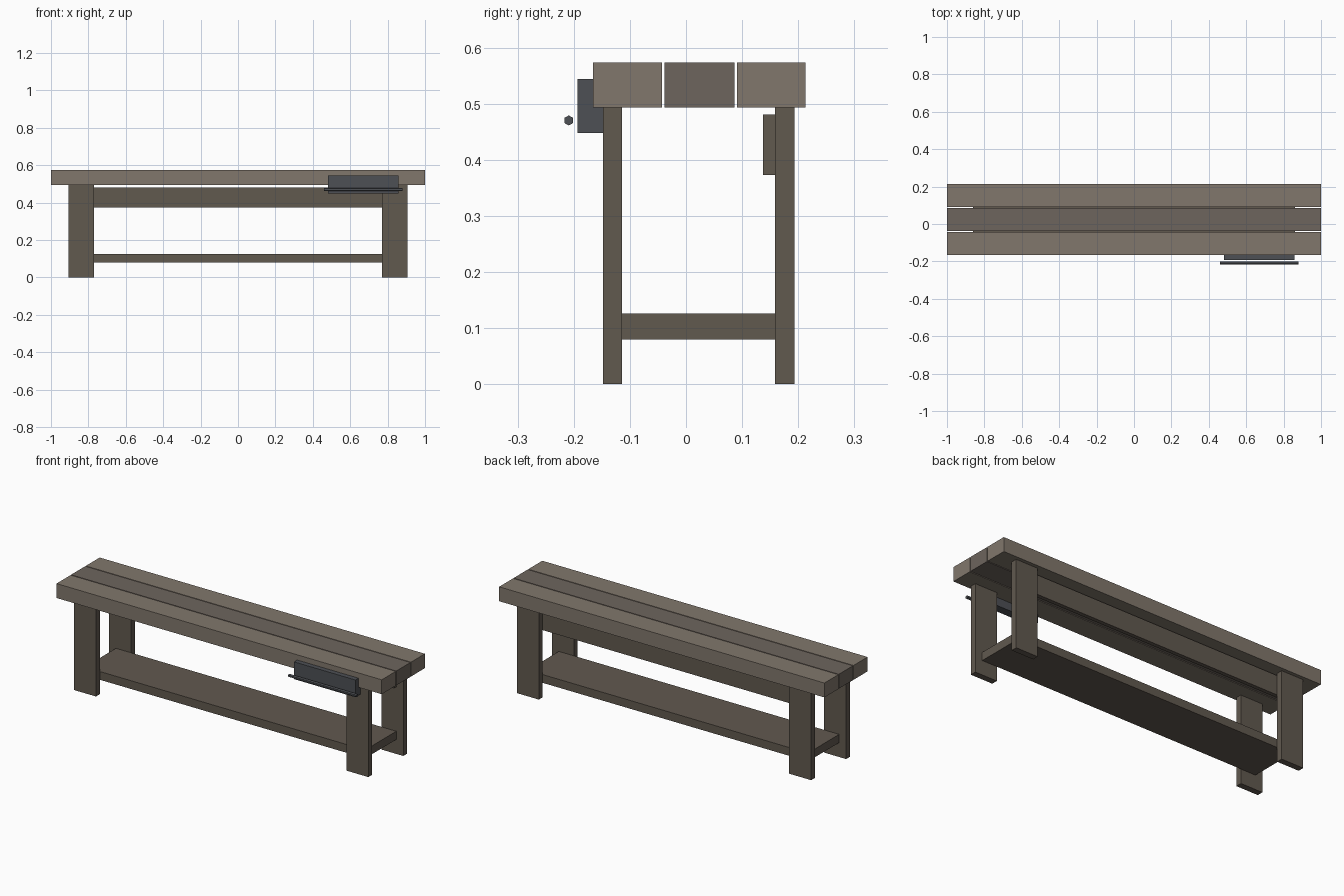
import bpy, bmesh, math
from mathutils import Matrix

if "Cube" in bpy.data.objects:
    bpy.data.objects.remove(bpy.data.objects["Cube"])


def material(name, rgb):
    m = bpy.data.materials.new(name)
    m.diffuse_color = (*rgb, 1)
    m.use_nodes = True
    m.node_tree.nodes["Principled BSDF"].inputs["Base Color"].default_value = m.diffuse_color
    return m


light_wood = material("light_wood", (0.22, 0.185, 0.15))
mid_wood = material("mid_wood", (0.155, 0.13, 0.11))
dark_wood = material("dark_wood", (0.12, 0.10, 0.078))
iron = material("iron", (0.075, 0.08, 0.09))


def add_object(name, bm, mat):
    me = bpy.data.meshes.new(name)
    bm.to_mesh(me)
    bm.free()
    me.materials.append(mat)
    ob = bpy.data.objects.new(name, me)
    bpy.context.collection.objects.link(ob)
    return ob


def box(name, x, y, z, mat):
    """Box given by (min, max) on each axis."""
    bm = bmesh.new()
    size = [b - a for a, b in (x, y, z)]
    mid = [(a + b) / 2 for a, b in (x, y, z)]
    bmesh.ops.create_cube(bm, size=1, matrix=Matrix.Translation(mid) @ Matrix.Diagonal((*size, 1)))
    return add_object(name, bm, mat)


# Three top planks with narrow gaps
planks = [("front", -0.166, -0.043, light_wood),
          ("middle", -0.038, 0.086, mid_wood),
          ("back", 0.091, 0.213, light_wood)]
for side, y0, y1, mat in planks:
    box(side + "_top_plank", (-1, 1), (y0, y1), (0.493, 0.573), mat)

# Four flat board legs
for side, sx in (("left", -1), ("right", 1)):
    xs = sorted((sx * 0.77, sx * 0.905))
    box("front_" + side + "_leg", xs, (-0.148, -0.114), (0, 0.493), dark_wood)
    box("back_" + side + "_leg", xs, (0.159, 0.193), (0, 0.493), dark_wood)

# Lower shelf and back rail between the legs
box("lower_shelf", (-0.862, 0.862), (-0.114, 0.159), (0.08, 0.126), dark_wood)
box("back_rail", (-0.862, 0.862), (0.137, 0.159), (0.373, 0.481), dark_wood)

# Vise jaw on the front edge
box("vise_jaw", (0.48, 0.857), (-0.193, -0.148), (0.448, 0.544), iron)

# Thin six-sided handle bar in front of the jaw
bm = bmesh.new()
bmesh.ops.create_cone(
    bm, cap_ends=True, segments=6, radius1=0.009, radius2=0.009, depth=0.42,
    matrix=Matrix.Translation((0.67, -0.209, 0.47))
    @ Matrix.Rotation(math.pi / 2, 4, 'Y') @ Matrix.Rotation(math.pi / 6, 4, 'Z'))
add_object("vise_handle", bm, iron)
